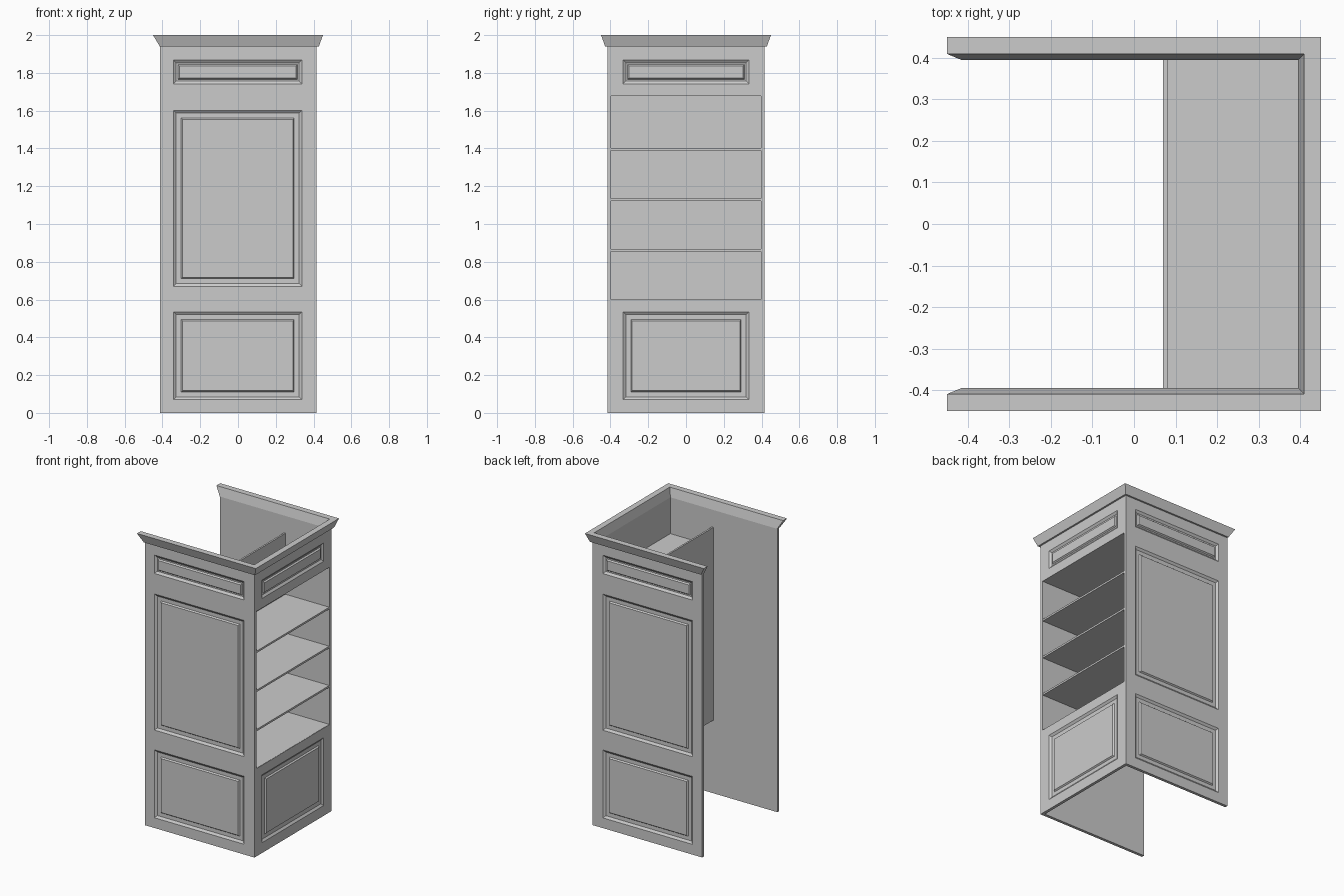
import bpy, bmesh
from mathutils import Vector

if "Cube" in bpy.data.objects:
    bpy.data.objects.remove(bpy.data.objects["Cube"])

OUT, THICK = 0.416, 0.02          # outer face distance and wall thickness
TOP = 1.94                        # underside of the crown


def finish(name, bm):
    bmesh.ops.recalc_face_normals(bm, faces=bm.faces[:])
    mesh = bpy.data.meshes.new(name)
    bm.to_mesh(mesh)
    bm.free()
    obj = bpy.data.objects.new(name, mesh)
    bpy.context.collection.objects.link(obj)
    return obj


def box(name, lo, hi):
    bm = bmesh.new()
    bmesh.ops.create_cube(bm, size=1)
    lo, hi = Vector(lo), Vector(hi)
    for v in bm.verts:
        v.co = (lo + hi) / 2 + v.co * (hi - lo)
    return finish(name, bm)


def panelled_wall(name, place, inward, us, zs, flats):
    """Slab whose odd rows carry a moulded panel; flats = width of each sunken margin."""
    bm = bmesh.new()
    grid = [[bm.verts.new(place(u, z)) for u in us] for z in zs]
    panels = []
    for j in range(len(zs) - 1):
        for i in range(len(us) - 1):
            f = bm.faces.new((grid[j][i], grid[j][i + 1],
                              grid[j + 1][i + 1], grid[j + 1][i]))
            if i == 1 and j % 2 == 1:
                panels.append(f)
    bm.normal_update()
    # slab sides and back
    rim = [e for e in bm.edges if e.is_boundary]
    ext = bmesh.ops.extrude_edge_only(bm, edges=rim)["geom"]
    for v in ext:
        if isinstance(v, bmesh.types.BMVert):
            v.co += Vector(inward) * THICK
    back = [e for e in ext if isinstance(e, bmesh.types.BMEdge) and e.is_boundary]
    bmesh.ops.contextual_create(bm, geom=back)
    bm.normal_update()
    # sunken bevel, flat margin, raised field
    for f, flat in zip(panels, flats):
        for width, depth in ((0.015, -0.011), (flat, 0.0), (0.007, 0.009)):
            bmesh.ops.inset_individual(bm, faces=[f], thickness=width,
                                       depth=depth, use_even_offset=True)
    return finish(name, bm)


# front and back walls, three panels each
side_rows = [0, 0.07, 0.535, 0.67, 1.602, 1.742, 1.868, TOP]
side_flats = (0.026, 0.026, 0.009)
panelled_wall("front_wall", lambda u, z: (u, -OUT, z), (0, 1, 0),
              [-0.414, -0.342, 0.338, OUT], side_rows, side_flats)
panelled_wall("back_wall", lambda u, z: (-u, OUT, z), (0, -1, 0),
              [-OUT, -0.338, 0.342, 0.414], side_rows, side_flats)

# right side, above and below the open shelving
inner = OUT - THICK
end_cols = [-inner, -0.333, 0.333, inner]
for name, rows, flats in (("right_lower_wall", [0, 0.07, 0.535, 0.60], (0.026,)),
                          ("right_upper_wall", [1.677, 1.742, 1.868, TOP], (0.009,))):
    panelled_wall(name, lambda u, z: (OUT, u, z), (-1, 0, 0), end_cols, rows, flats)

# shelving niche
box("niche_back", (0.07, -inner, 0.50), (0.082, inner, 1.82))
for name, z in (("niche_floor", 0.588), ("shelf_low", 0.854), ("shelf_middle", 1.123),
                ("shelf_high", 1.39), ("niche_ceiling", 1.677)):
    box(name, (0.08, -inner, z), (0.414, inner, z + 0.013))

# crown moulding: leaning profile swept round three sides, ends cut at a slant
bm = bmesh.new()
rings = []
for d, z, end in ((0.428, TOP, -0.414), (0.45, 2.0, -0.45),
                  (0.409, 2.0, -0.45), (0.394, TOP, -0.414)):
    rings.append([bm.verts.new(p) for p in
                  ((end, -d, z), (d, -d, z), (d, d, z), (end, d, z))])
for k in range(4):
    a, b = rings[k], rings[(k + 1) % 4]
    for i in range(3):
        bm.faces.new((a[i], a[i + 1], b[i + 1], b[i]))
for i in (0, 3):
    bm.faces.new([r[i] for r in rings])
finish("crown_moulding", bm)
